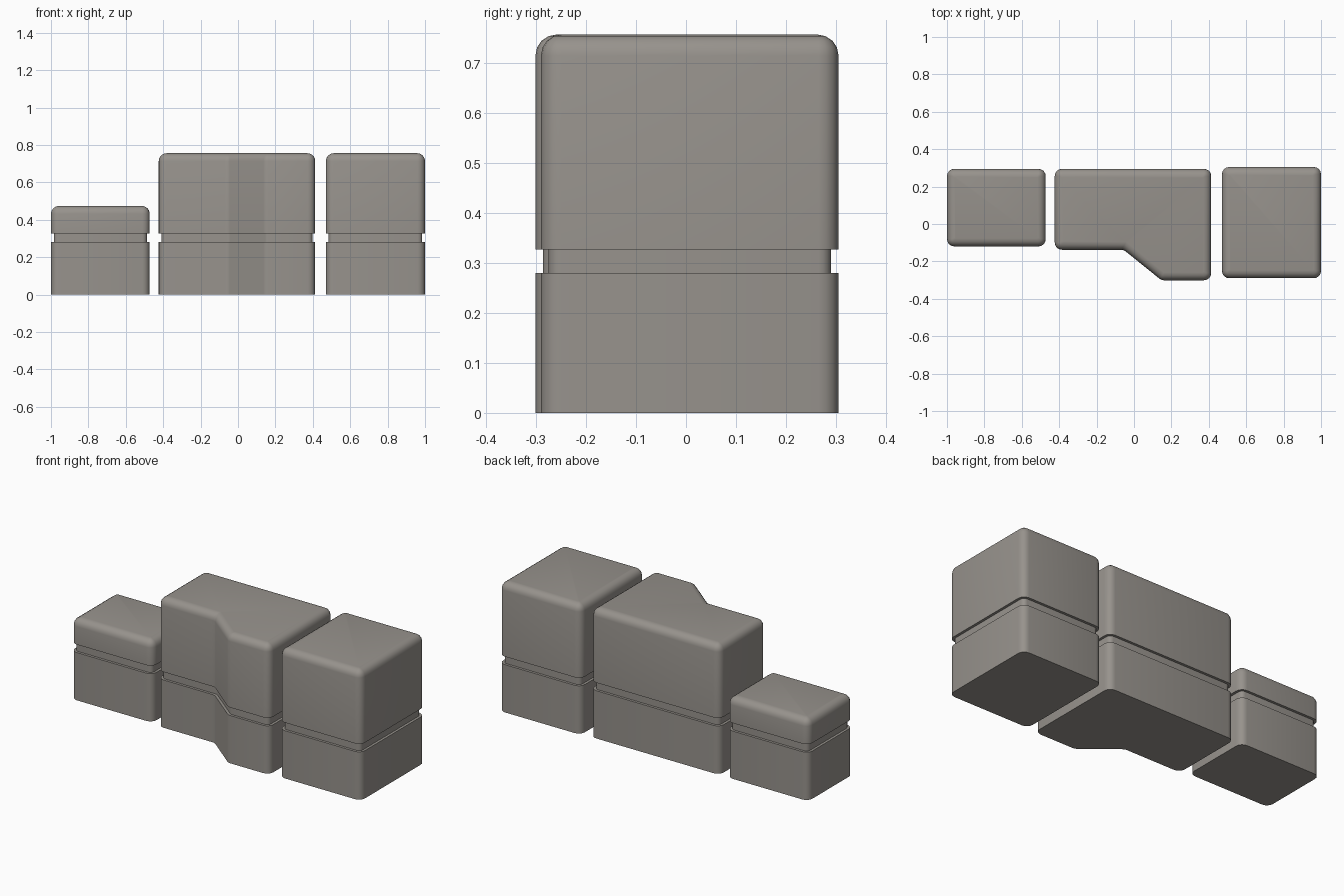
import bpy, bmesh, math
from mathutils import Vector

if "Cube" in bpy.data.objects:
    bpy.data.objects.remove(bpy.data.objects["Cube"])

stone = bpy.data.materials.new("warm grey")
stone.diffuse_color = (0.31, 0.29, 0.265, 1)
stone.use_nodes = True
stone.node_tree.nodes["Principled BSDF"].inputs["Base Color"].default_value = stone.diffuse_color

GROOVE_LOW, GROOVE_HIGH, GROOVE_DEPTH = 0.28, 0.327, 0.015
CORNER, EDGE, SEGMENTS = 0.04, 0.042, 4


def rounded_outline(points, inset, radius):
    """Inset a counter-clockwise outline and round its corners."""
    pts = [Vector(p) for p in points]
    n = len(pts)
    ring = []
    for i, p in enumerate(pts):
        d1 = (p - pts[i - 1]).normalized()
        d2 = (pts[(i + 1) % n] - p).normalized()
        n1, n2 = Vector((-d1.y, d1.x)), Vector((-d2.y, d2.x))
        q = p + (n1 + n2) * (inset / (1 + n1.dot(n2)))
        t = radius * math.tan(d1.angle(d2) / 2)
        a, b = q - d1 * t, q + d2 * t
        for k in range(SEGMENTS + 1):
            s = k / SEGMENTS
            w = 2 * s * (1 - s) * 0.75          # weight close to a true arc
            u, v = (1 - s) ** 2, s ** 2
            ring.append((a * u + q * w + b * v) / (u + w + v))
    return ring


def block(name, points, top):
    """Grooved block with a softly rounded top edge."""
    levels = [(0, 0), (GROOVE_LOW, 0), (GROOVE_LOW, GROOVE_DEPTH),
              (GROOVE_HIGH, GROOVE_DEPTH), (GROOVE_HIGH, 0)]
    for k in range(SEGMENTS + 1):
        a = k / SEGMENTS * math.pi / 2
        levels.append((top - EDGE + EDGE * math.sin(a), EDGE * (1 - math.cos(a))))
    bm = bmesh.new()
    rings = []
    for z, inset in levels:
        outline = rounded_outline(points, inset, max(CORNER - inset, 0.006))
        rings.append([bm.verts.new((p.x, p.y, z)) for p in outline])
    for low, high in zip(rings, rings[1:]):
        for i in range(len(low)):
            j = (i + 1) % len(low)
            bm.faces.new((low[i], low[j], high[j], high[i]))
    bm.faces.new(rings[-1])
    bm.faces.new(rings[0][::-1])
    mesh = bpy.data.meshes.new(name)
    bm.to_mesh(mesh)
    bm.free()
    mesh.materials.append(stone)
    obj = bpy.data.objects.new(name, mesh)
    bpy.context.collection.objects.link(obj)
    bpy.ops.object.select_all(action='DESELECT')
    obj.select_set(True)
    bpy.context.view_layer.objects.active = obj
    bpy.ops.object.shade_smooth_by_angle(angle=math.radians(35))


def box(x0, x1, y0, y1):
    return [(x0, y0), (x1, y0), (x1, y1), (x0, y1)]


# low block, stepped middle block, tall block
block("left_block", box(-1.0, -0.472, -0.12, 0.295), 0.474)
block("middle_block", [(-0.424, -0.138), (-0.055, -0.138), (0.147, -0.301),
                       (0.413, -0.301), (0.413, 0.295), (-0.424, 0.295)], 0.756)
block("right_block", box(0.47, 1.0, -0.29, 0.305), 0.756)
